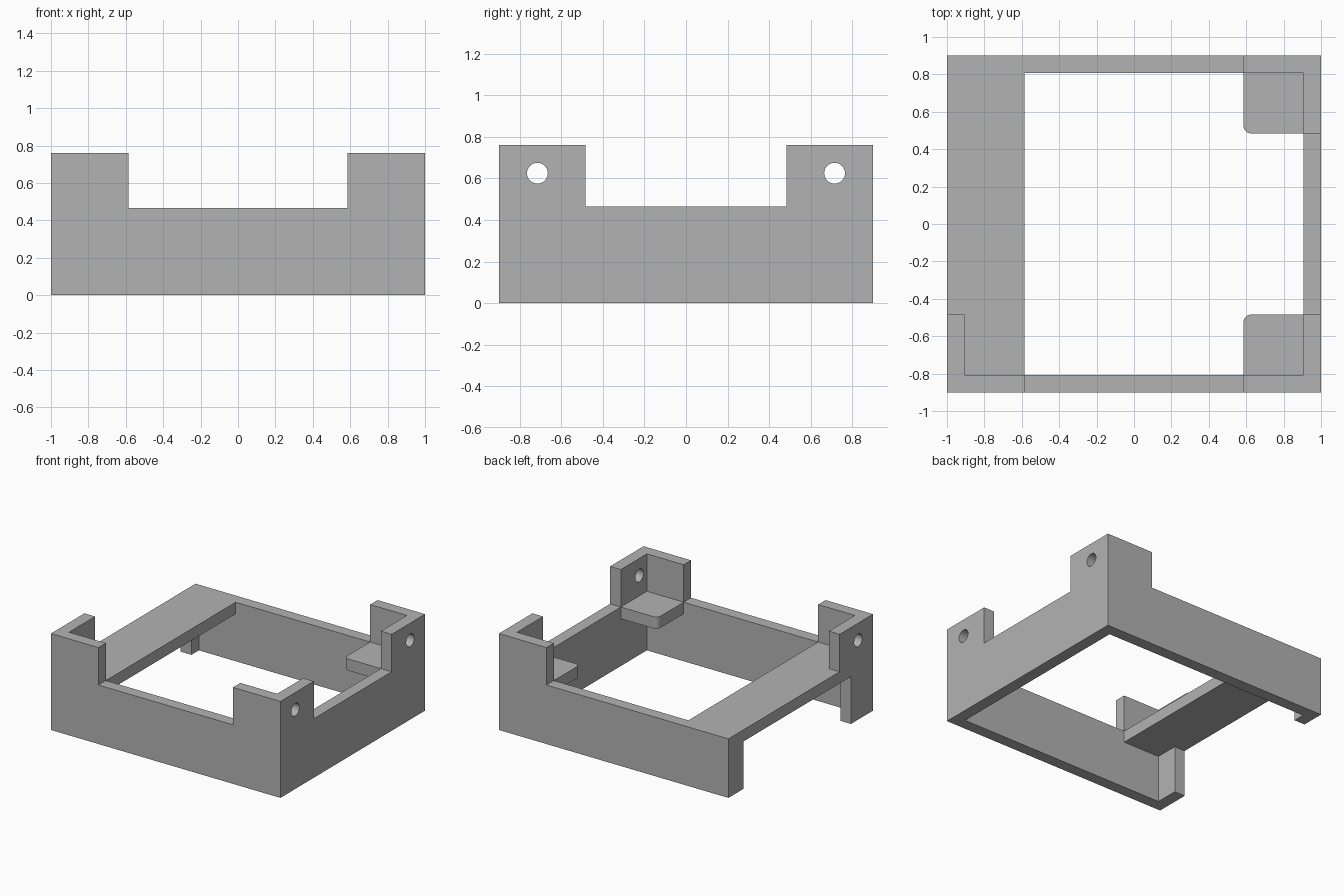
import bpy, bmesh, math

if "Cube" in bpy.data.objects:
    bpy.data.objects.remove(bpy.data.objects["Cube"])

# Main dimensions
X, Y, TOP = 1.0, 0.90, 0.76          # half length, half width, post height
IX, IY = 0.907, 0.808                # inner faces of the walls
PX, PY = 0.586, 0.484                # inner ends of the corner posts
DECK, UNDER = 0.465, 0.373           # top and underside of plate and shelves
FAR = 1.5

grey = bpy.data.materials.new("grey plastic")
grey.diffuse_color = (0.45, 0.45, 0.45, 1)
grey.use_nodes = True
grey.node_tree.nodes["Principled BSDF"].inputs["Base Color"].default_value = grey.diffuse_color


def prism(name, outline, z0, z1):
    """Extrude a counter-clockwise xy outline from z0 to z1."""
    bm = bmesh.new()
    lo = [bm.verts.new((x, y, z0)) for x, y in outline]
    hi = [bm.verts.new((x, y, z1)) for x, y in outline]
    bm.faces.new(lo[::-1])
    bm.faces.new(hi)
    n = len(lo)
    for i in range(n):
        j = (i + 1) % n
        bm.faces.new((lo[i], lo[j], hi[j], hi[i]))
    mesh = bpy.data.meshes.new(name)
    bm.to_mesh(mesh)
    bm.free()
    mesh.materials.append(grey)
    ob = bpy.data.objects.new(name, mesh)
    bpy.context.collection.objects.link(ob)
    return ob


def box(name, x0, x1, y0, y1, z0, z1):
    return prism(name, [(x0, y0), (x1, y0), (x1, y1), (x0, y1)], z0, z1)


def cut(target, cutter):
    mod = target.modifiers.new("cut", 'BOOLEAN')
    mod.operation, mod.solver, mod.object = 'DIFFERENCE', 'EXACT', cutter
    bpy.context.view_layer.objects.active = target
    bpy.ops.object.modifier_apply(modifier=mod.name)
    bpy.data.objects.remove(cutter)


# Solid block that becomes the frame
frame = box("bracket_frame", -X, X, -Y, Y, 0, TOP)

# Upper pocket and the gaps between corner posts
cut(frame, box("upper_pocket", -IX, IX, -IY, IY, DECK, FAR))
cut(frame, box("front_back_gap", -PX, PX, -FAR, FAR, DECK, FAR))
cut(frame, box("side_gap", -FAR, FAR, -PY, PY, DECK, FAR))
cut(frame, box("missing_post", -FAR, -0.4, 0.3, FAR, DECK, FAR))

# Lower pocket under the plate, open through the left wall
cut(frame, box("lower_pocket", -IX, IX, -IY, IY, -FAR, UNDER))
cut(frame, box("left_opening", -FAR, -0.7, -0.625, 0.715, -FAR, UNDER))

# Central opening, leaving the left plate and two rounded corner shelves
R = 0.04
arc = [(PX + R - R * math.cos(a), -PY - R + R * math.sin(a))
       for a in (math.pi / 2 * i / 8 for i in range(9))]
lower = [(-PX, -IY), (PX, -IY)] + arc + [(IX, -PY)]
outline = lower + [(x, -y) for x, y in reversed(lower)]
cut(frame, prism("central_opening", outline, 0.2, 0.6))

# Screw holes through the side walls of the posts
for y in (-0.715, 0.715):
    bpy.ops.mesh.primitive_cylinder_add(vertices=32, radius=0.05, depth=3,
                                        location=(0, y, 0.625),
                                        rotation=(0, math.pi / 2, 0))
    hole = bpy.context.object
    hole.data.materials.append(grey)
    cut(frame, hole)

# Smooth the holes and shelf corners, keep all other edges sharp
bpy.ops.object.select_all(action='DESELECT')
frame.select_set(True)
bpy.context.view_layer.objects.active = frame
bpy.ops.object.shade_smooth_by_angle(angle=math.radians(30))
